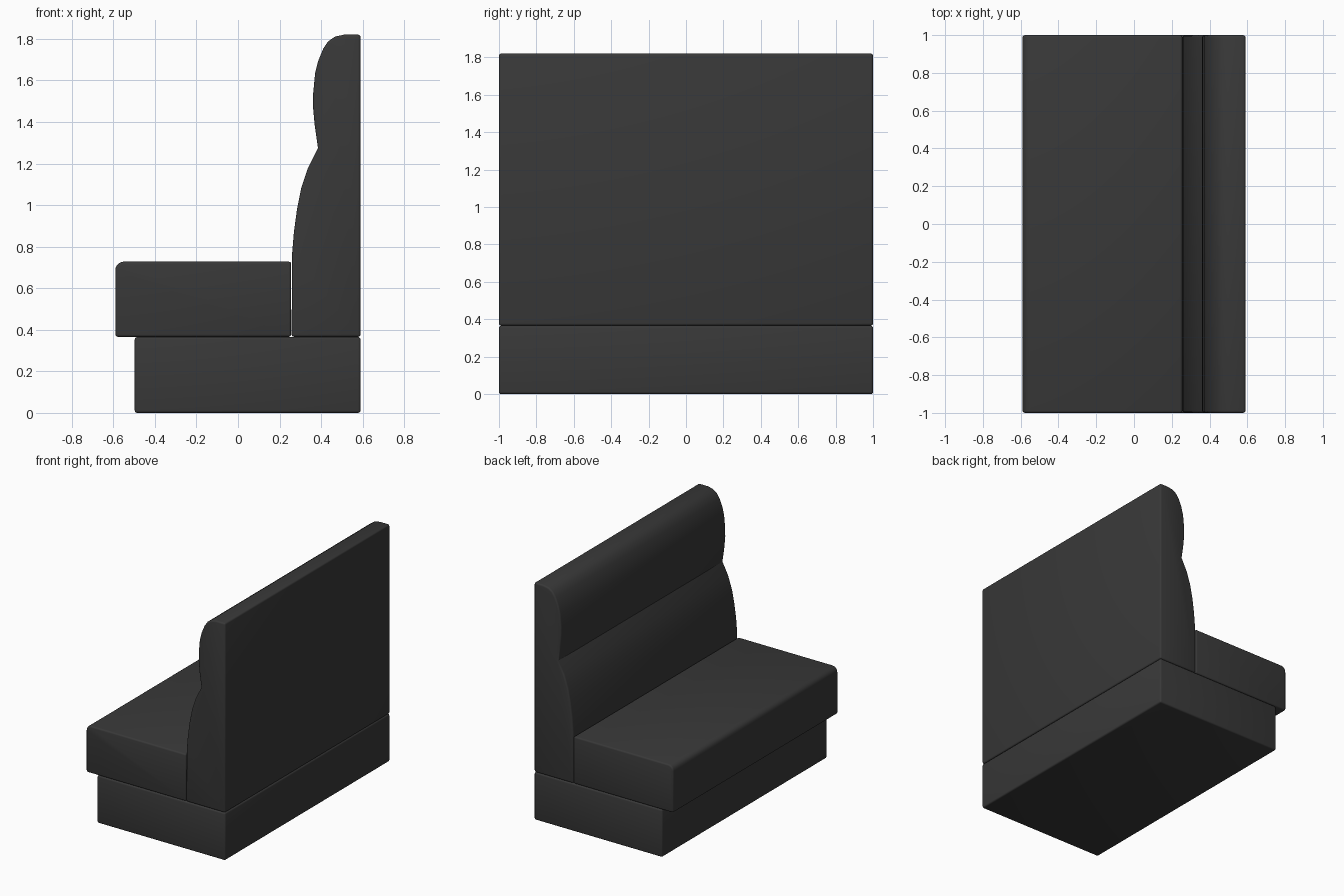
import bpy, math

if "Cube" in bpy.data.objects:
    bpy.data.objects.remove(bpy.data.objects["Cube"])

upholstery = bpy.data.materials.new("dark_upholstery")
upholstery.diffuse_color = (0.04, 0.04, 0.04, 1)
upholstery.use_nodes = True
upholstery.node_tree.nodes["Principled BSDF"].inputs["Base Color"].default_value = upholstery.diffuse_color


def extrude_profile(name, pts, bevel=0.012, half=1.0):
    """Extrude an x-z outline along y, with softened outer edges."""
    n = len(pts)
    verts = [(x, y, z) for y in (-half, half) for x, z in pts]
    faces = [list(range(n)), list(range(2 * n - 1, n - 1, -1))]
    faces += [[(i + 1) % n, i, n + i, n + (i + 1) % n] for i in range(n)]
    mesh = bpy.data.meshes.new(name)
    mesh.from_pydata(verts, [], faces)
    mesh.materials.append(upholstery)
    ob = bpy.data.objects.new(name, mesh)
    bpy.context.collection.objects.link(ob)
    mod = ob.modifiers.new("soft_edges", 'BEVEL')
    mod.width = bevel
    mod.segments = 3
    mod.limit_method = 'ANGLE'
    mod.angle_limit = math.radians(50)
    bpy.ops.object.select_all(action='DESELECT')
    ob.select_set(True)
    bpy.context.view_layer.objects.active = ob
    bpy.ops.object.modifier_apply(modifier=mod.name)
    bpy.ops.object.shade_smooth_by_angle(angle=math.radians(32))
    return ob


# plinth, set back under the seat
extrude_profile("base", [(-0.497, 0), (0.59, 0), (0.59, 0.365), (-0.497, 0.365)])

# seat cushion with a rounded front lip
extrude_profile("seat", [(-0.59, 0.366), (0.256, 0.366), (0.256, 0.728), (-0.55, 0.728),
                         (-0.567, 0.724), (-0.580, 0.714), (-0.588, 0.701), (-0.59, 0.685)])

# backrest: lumbar curve below, headrest roll above
extrude_profile("backrest", [
    (0.258, 0.366), (0.59, 0.366), (0.59, 1.82), (0.51, 1.82), (0.467, 1.811),
    (0.434, 1.788), (0.41, 1.752), (0.386, 1.694), (0.371, 1.635), (0.362, 1.54),
    (0.361, 1.472), (0.369, 1.385), (0.385, 1.274), (0.337, 1.18), (0.304, 1.08),
    (0.284, 0.98), (0.269, 0.87), (0.26, 0.76)])
